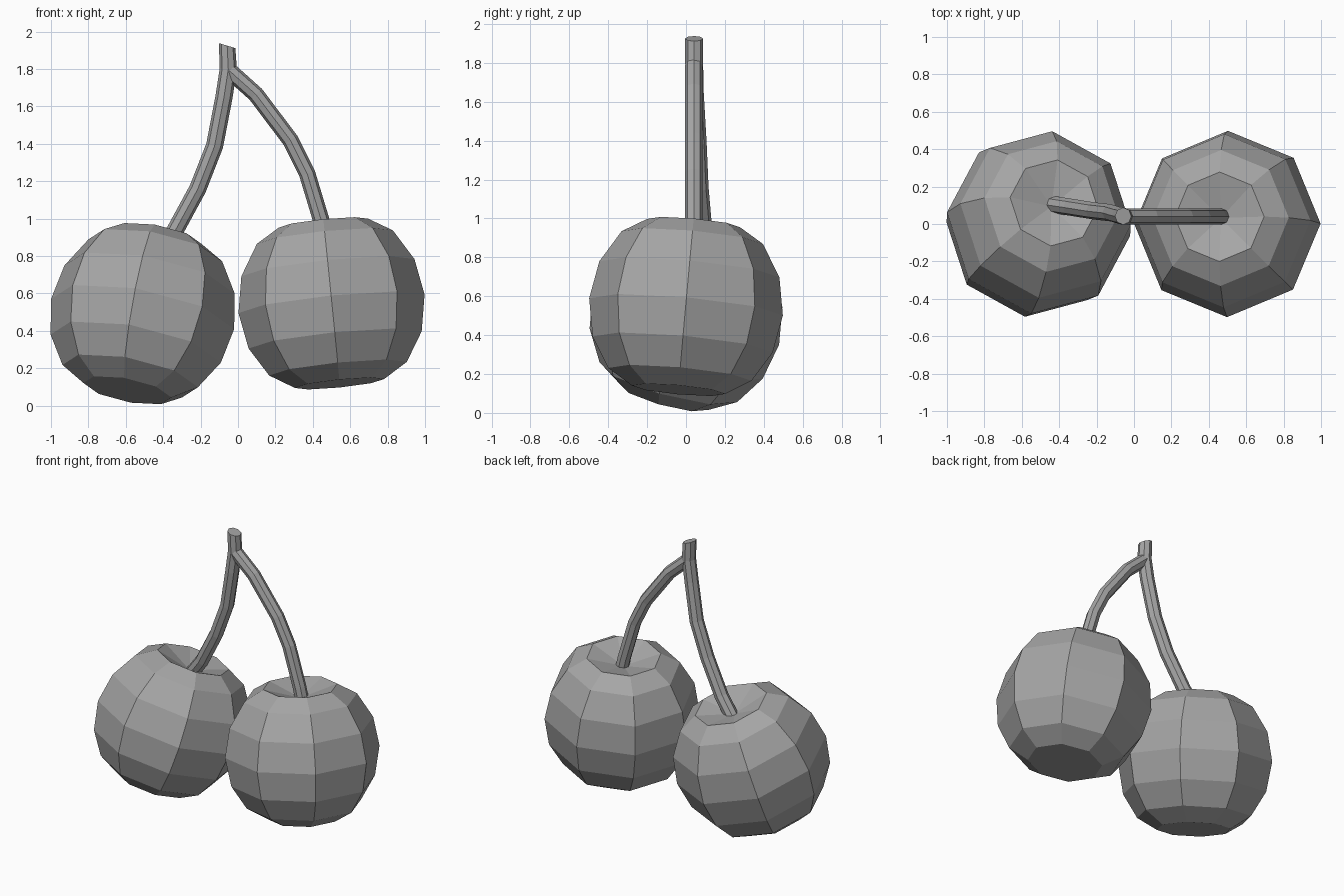
import bpy, bmesh, math
from mathutils import Vector, Matrix

if "Cube" in bpy.data.objects:
    bpy.data.objects.remove(bpy.data.objects["Cube"], do_unlink=True)

SIDES = 8
UP = Vector((0, 0, 1))

grey = bpy.data.materials.new("plain grey")
grey.use_nodes = True
grey.diffuse_color = (0.38, 0.38, 0.38, 1)
grey.node_tree.nodes["Principled BSDF"].inputs["Base Color"].default_value = grey.diffuse_color


def finish(bm, name):
    bmesh.ops.recalc_face_normals(bm, faces=bm.faces)
    mesh = bpy.data.meshes.new(name)
    bm.to_mesh(mesh)
    bm.free()
    mesh.materials.append(grey)
    obj = bpy.data.objects.new(name, mesh)
    bpy.context.collection.objects.link(obj)
    return obj


def ring(bm, radius, height=0.0, matrix=Matrix()):
    angles = [math.tau * i / SIDES for i in range(SIDES)]
    return [bm.verts.new(matrix @ Vector((radius * math.cos(a), radius * math.sin(a), height)))
            for a in angles]


def bridge(bm, rings):
    for low, high in zip(rings, rings[1:]):
        for i in range(SIDES):
            j = (i + 1) % SIDES
            bm.faces.new((low[i], low[j], high[j], high[i]))


# Faceted fruit: stacked octagons, flat base, dimpled crown
PROFILE = [(0.24, -0.43), (0.37, -0.35), (0.465, -0.195), (0.5, 0.0),
           (0.465, 0.195), (0.365, 0.36), (0.24, 0.435)]


def cherry(name, centre, axis, twist):
    bm = bmesh.new()
    rings = [ring(bm, r, h) for r, h in PROFILE]
    bridge(bm, rings)
    bm.faces.new(rings[0])
    pit = bm.verts.new((0, 0, 0.36))
    for i in range(SIDES):
        bm.faces.new((rings[-1][i], rings[-1][(i + 1) % SIDES], pit))
    obj = finish(bm, name)
    turn = UP.rotation_difference(Vector(axis)).to_matrix().to_4x4()
    obj.matrix_world = Matrix.Translation(centre) @ turn @ Matrix.Rotation(math.radians(twist), 4, "Z")


# Stems: an octagonal tube swept upward along a path
def stem(name, path, radius, end_axis=None):
    pts = [Vector(p) for p in path]
    bm = bmesh.new()
    rings = []
    for i, p in enumerate(pts):
        tangent = pts[min(i + 1, len(pts) - 1)] - pts[max(i - 1, 0)]
        if end_axis and i == len(pts) - 1:
            tangent = Vector(end_axis)
        turn = UP.rotation_difference(tangent.normalized()).to_matrix().to_4x4()
        rings.append(ring(bm, radius, 0, Matrix.Translation(p) @ turn))
    bridge(bm, rings)
    bm.faces.new(rings[0])
    bm.faces.new(rings[-1])
    finish(bm, name)


cherry("left_cherry", (0.5, 0.0, 0.545), (-0.1, 0.09, 1), 0)
cherry("right_cherry", (-0.51, 0.0, 0.49), (0.19, 0.26, 0.95), -6)

stem("main_stem", [(-0.44, 0.105, 0.8), (-0.34, 0.09, 0.93), (-0.215, 0.07, 1.16),
                   (-0.125, 0.06, 1.39), (-0.075, 0.045, 1.65), (-0.052, 0.042, 1.8),
                   (-0.058, 0.042, 1.925)], 0.046, (0.3, 0, 1))
stem("side_stem", [(0.475, 0.04, 0.87), (0.45, 0.04, 0.975), (0.37, 0.04, 1.24),
                   (0.28, 0.04, 1.42), (0.095, 0.04, 1.665), (-0.045, 0.04, 1.79)], 0.044)
